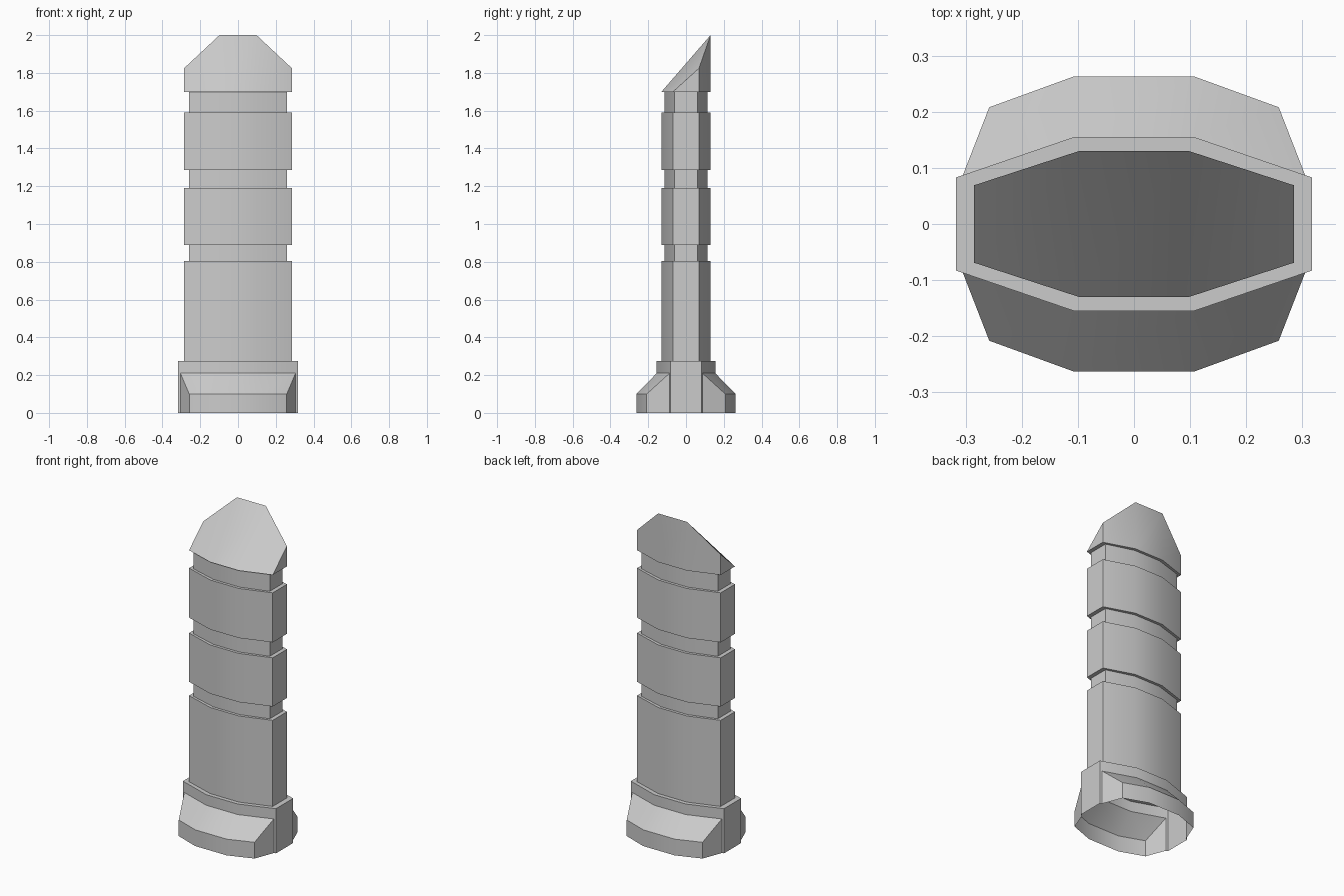
import bpy
import bmesh
from math import radians

cube = bpy.data.objects.get("Cube")
if cube:
    bpy.data.objects.remove(cube, do_unlink=True)

GREY = (0.6, 0.6, 0.6, 1.0)
grey = bpy.data.materials.new("plain_grey")
grey.use_nodes = True
grey.diffuse_color = GREY
grey.node_tree.nodes["Principled BSDF"].inputs["Base Color"].default_value = GREY


def octagon(x_in, x_out, y_in, y_out):
    """Outline of a flattened octagon, counter-clockwise from the front left."""
    front = [(-x_out, -y_in), (-x_in, -y_out), (x_in, -y_out), (x_out, -y_in)]
    return front + [(-x, -y) for x, y in front]


def strip(bm, rows, closed):
    """Skin neighbouring rows of points with quads; returns the vertex rows."""
    rows = [[bm.verts.new(p) for p in row] for row in rows]
    for low, high in zip(rows, rows[1:]):
        n = len(low)
        for i in range(n if closed else n - 1):
            j = (i + 1) % n
            bm.faces.new((low[i], low[j], high[j], high[i]))
    return rows


def finish(bm, name):
    mesh = bpy.data.meshes.new(name)
    bm.to_mesh(mesh)
    bm.free()
    obj = bpy.data.objects.new(name, mesh)
    bpy.context.collection.objects.link(obj)
    mesh.materials.append(grey)
    bpy.ops.object.select_all(action="DESELECT")
    obj.select_set(True)
    bpy.context.view_layer.objects.active = obj
    bpy.ops.object.shade_smooth_by_angle(angle=radians(30))
    return obj


COLLAR = octagon(0.107, 0.317, 0.083, 0.155)
BODY = octagon(0.098, 0.285, 0.069, 0.13)
GROOVE = octagon(0.09, 0.26, 0.062, 0.113)

# Grooved shaft rising from the collar
levels = [(COLLAR, 0.21), (COLLAR, 0.275), (BODY, 0.275)]
for low, high in ((0.805, 0.89), (1.19, 1.285), (1.59, 1.70)):
    levels += [(BODY, low), (GROOVE, low), (GROOVE, high), (BODY, high)]
bm = bmesh.new()
rows = strip(bm, [[(x, y, z) for x, y in ring] for ring, z in levels], True)

# Slanted tip: front edge stays on the rim, back edge rises to the point
rim = rows[-1]
right_low, right_top, left_top, left_low = [
    bm.verts.new((x, y, z)) for (x, y), z in zip(BODY[4:], (1.825, 2.0, 2.0, 1.825))]
back = [right_low, right_top, left_top, left_low]
for i in range(3):
    bm.faces.new((rim[4 + i], rim[5 + i], back[i + 1], back[i]))
bm.faces.new((rim[3], rim[4], right_low))
bm.faces.new((rim[7], rim[0], left_low))
bm.faces.new((rim[0], rim[1], left_top, left_low))
bm.faces.new((rim[1], rim[2], right_top, left_top))
bm.faces.new((rim[2], rim[3], right_low, right_top))
finish(bm, "grooved_shaft")

# Collar ends reaching down to the ground between the flares
for name, s in (("left_collar_end", 1), ("right_collar_end", -1)):
    bm = bmesh.new()
    path = [(0.305, -0.087), (0.317, -0.083), (0.317, 0.083), (0.305, 0.087)]
    strip(bm, [[(s * x, s * y, z) for x, y in path] for z in (0, 0.21)], False)
    finish(bm, name)

# Open-bottomed flares on the front and back of the base
for name, s in (("front_flare", 1), ("back_flare", -1)):
    bm = bmesh.new()
    outer = [(-0.258, -0.208), (-0.107, -0.263), (0.107, -0.263), (0.258, -0.208)]
    inner = [(-0.305, -0.087), (-0.107, -0.155), (0.107, -0.155), (0.305, -0.087)]
    layers = [(outer, 0), (outer, 0.10), (inner, 0.21)]
    skin = strip(bm, [[(s * x, s * y, z) for x, y in ring] for ring, z in layers], False)
    for i, side in ((0, -1), (3, 1)):
        x, y = inner[i]
        foot = bm.verts.new((s * x, s * y, 0))
        loop = [skin[0][i], foot, skin[2][i], skin[1][i]]
        bm.faces.new(loop if side > 0 else loop[::-1])
    finish(bm, name)
